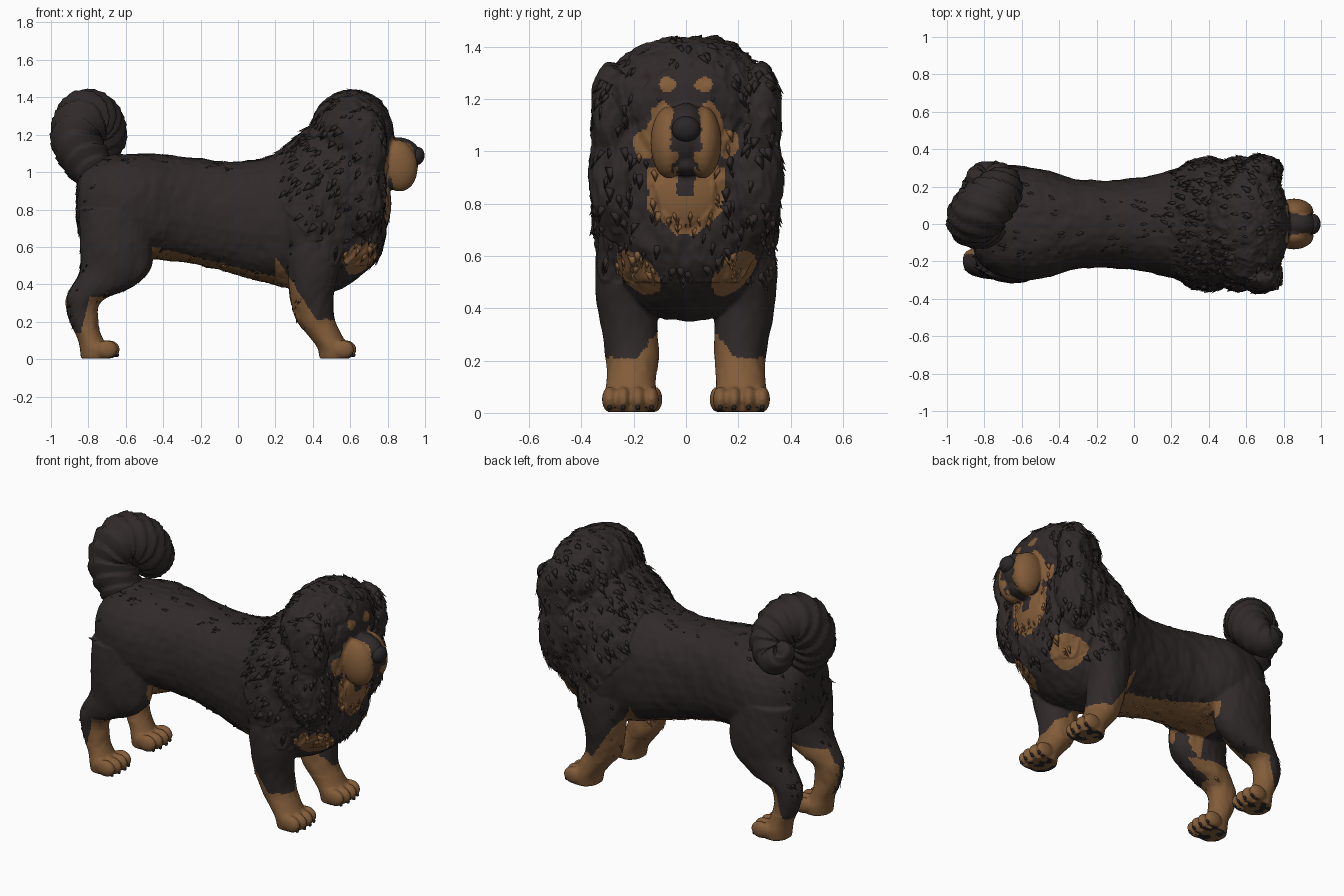
import bpy, bmesh, math, random
from mathutils import Vector, Matrix, noise

if "Cube" in bpy.data.objects:
    bpy.data.objects.remove(bpy.data.objects["Cube"])

random.seed(4)


def material(name, rgb):
    m = bpy.data.materials.new(name)
    m.diffuse_color = (*rgb, 1)
    m.use_nodes = True
    m.node_tree.nodes["Principled BSDF"].inputs["Base Color"].default_value = m.diffuse_color
    return m


MATS = [material("dark_coat", (0.030, 0.0225, 0.0225)),
        material("tan_coat", (0.225, 0.108, 0.041)),
        material("black_skin", (0.024, 0.020, 0.021))]
COAT, TAN, BLACK = 0, 1, 2


def add_object(name, bm, mat=None):
    me = bpy.data.meshes.new(name)
    bmesh.ops.recalc_face_normals(bm, faces=bm.faces[:])
    bm.to_mesh(me)
    bm.free()
    for m in (MATS if mat is None else [MATS[mat]]):
        me.materials.append(m)
    me.shade_smooth()
    ob = bpy.data.objects.new(name, me)
    bpy.context.collection.objects.link(ob)
    return ob


def ellipsoid(bm, c, r, tilt=0, seg=24):
    m = Matrix.Translation(c) @ Matrix.Rotation(tilt, 4, 'Y') @ Matrix.Diagonal((*r, 1))
    bmesh.ops.create_uvsphere(bm, u_segments=seg, v_segments=seg // 2, radius=1, matrix=m)


def spline(pts, steps):
    # Catmull-Rom through stations of any length
    pts = [Vector(p) for p in pts]
    out = []
    for i in range(len(pts) - 1):
        a, b, c, d = pts[max(i - 1, 0)], pts[i], pts[i + 1], pts[min(i + 2, len(pts) - 1)]
        for k in range(steps):
            t = k / steps
            out.append(0.5 * (2 * b + (c - a) * t + (2 * a - 5 * b + 4 * c - d) * t * t
                              + (3 * b - a - 3 * c + d) * t ** 3))
    return out + [pts[-1]]


def loft(bm, rings):
    rows = [[bm.verts.new(p) for p in ring] for ring in rings]
    n = len(rows[0])
    for a, b in zip(rows, rows[1:]):
        for i in range(n):
            bm.faces.new((a[i], a[(i + 1) % n], b[(i + 1) % n], b[i]))
    bm.faces.new(rows[0][::-1])
    bm.faces.new(rows[-1])


ANG = [i * math.tau / 32 for i in range(32)]


def rounded(t, e=0.88):
    c, s = math.cos(t), math.sin(t)
    return math.copysign(abs(c) ** e, c), math.copysign(abs(s) ** e, s)


bm = bmesh.new()

# Torso: x, bottom, top, half width
torso = [(-.865, .74, .90, .09), (-.83, .62, 1.02, .2), (-.7, .55, 1.085, .285), (-.5, .535, 1.1, .295),
         (-.27, .515, 1.08, .235), (0, .45, 1.055, .245), (.2, .395, 1.1, .29), (.35, .36, 1.22, .335),
         (.5, .355, 1.3, .335), (.65, .44, 1.3, .295), (.75, .54, 1.24, .25), (.785, .66, 1.1, .17)]
loft(bm, [[(x, w * rounded(t)[0], (lo + hi) / 2 + (hi - lo) / 2 * rounded(t)[1]) for t in ANG]
          for x, lo, hi, w in spline(torso, 4)])

# Head, mane and muzzle masses
ellipsoid(bm, (.61, 0, 1.2), (.225, .33, .237))
ellipsoid(bm, (.57, 0, .93), (.22, .365, .33))
ellipsoid(bm, (.70, 0, 1.1), (.135, .22, .25))
ellipsoid(bm, (.75, 0, .83), (.07, .15, .15))
ellipsoid(bm, (.885, 0, 1.115), (.095, .068, .065), .4)
ellipsoid(bm, (.86, 0, 1.05), (.105, .1, .11), -.1)
ellipsoid(bm, (.85, 0, .95), (.085, .06, .045))
for s in (-1, 1):
    ellipsoid(bm, (.68, s * .285, 1.14), (.115, .08, .2))
    ellipsoid(bm, (.665, s * .26, .9), (.125, .11, .25))
    ellipsoid(bm, (.39, s * .25, .76), (.16, .105, .27))
    ellipsoid(bm, (.755, s * .08, 1.24), (.075, .07, .05))
    ellipsoid(bm, (.855, s * .064, 1.035), (.105, .072, .14), -.15)

# Legs: x, y, z, radius along x, radius along y
fore = [(.44, .22, .75, .17, .11), (.41, .235, .55, .15, .115), (.395, .225, .4, .125, .115),
        (.40, .21, .28, .11, .105), (.42, .205, .2, .103, .098), (.47, .21, .12, .09, .095),
        (.51, .212, .06, .085, .1), (.515, .212, .0, .08, .09)]
hind = [(-.66, .18, .8, .19, .12), (-.65, .2, .62, .195, .115), (-.655, .2, .48, .19, .108),
        (-.735, .2, .38, .16, .095), (-.825, .2, .31, .095, .08), (-.825, .2, .2, .075, .072),
        (-.79, .2, .11, .068, .078), (-.765, .2, .055, .08, .092), (-.765, .2, .0, .075, .085)]
TOES = [(x, s * (y + d), .052) for x, y in ((.575, .212), (-.69, .2))
        for s in (-1, 1) for d in (-.08, -.028, .028, .08)]
for s in (-1, 1):
    for leg in (fore, hind):
        loft(bm, [[(x + rx * math.cos(t), s * y + ry * math.sin(t), z) for t in ANG]
                  for x, y, z, rx, ry in spline(leg, 4)])
for x, y, z in TOES:
    back = .012 if abs(abs(y) - .206) > .06 else 0
    ellipsoid(bm, (x - back, y, z), (.06, .03, .05), seg=16)

# Fuse the masses into one skin
raw = add_object("coat_mass", bm)
rm = raw.modifiers.new("fuse", 'REMESH')
rm.mode, rm.voxel_size = 'VOXEL', .0085
sm = raw.modifiers.new("soften", 'SMOOTH')
sm.factor, sm.iterations = .5, 5
skin = bpy.data.meshes.new_from_object(raw.evaluated_get(bpy.context.evaluated_depsgraph_get()))
bpy.data.objects.remove(raw)
bm = bmesh.new()
bm.from_mesh(skin)
bm.normal_update()


def in_mane(p):
    return .2 < p.x < .8 and p.z > .5 + max(0, .5 - p.x) * 1.2


# Fur waves, ridged locks on the mane
moves = []
for v in bm.verts:
    p = v.co
    q = Vector((p.x * 11 - p.z * 5, p.y * 13, p.z * 5 + p.x * 5))
    if p.z < .16 or p.x > .8:
        h = .001 * noise.noise(q)
    elif in_mane(p):
        h = .022 * (.3 - abs(noise.noise(q))) + .010 * (.3 - abs(noise.noise(q * 2.4)))
    else:
        h = .006 * noise.noise(q) + .003 * noise.noise(q * 2.3)
    moves.append(v.normal * h)
for v, d in zip(bm.verts, moves):
    v.co += d
    v.co.z = max(v.co.z, .004)


def oval(u, v, ru, rv):
    return (u / ru) ** 2 + (v / rv) ** 2 < 1


def marking(c, n):
    j = .008 * noise.noise(c * 40)
    x, a, z = c.x, abs(c.y) + j, c.z + j
    if z < .03 and n.z < -.8:
        return BLACK if noise.noise(c * 22) > 0 else TAN       # paw pads
    if x > .2 and a > .095 and z < .21 + max(0, .42 - x) * 1.55 + max(0, .19 - a) * 1.2:
        return TAN                                             # fore legs
    if x < -.5 and z < (.42 if a < .16 else .335):
        hock = x < -.8 + (z - .3) * .25 and z > .14 and a > .18
        return COAT if hock else TAN                           # hind legs
    if (-.46 if a > .12 else -.6) < x < .3 and z < min(.6, .49 - .25 * x):
        return TAN                                             # belly
    u, w = (a - .182 + z - .535) * .707, (a - .182 - z + .535) * .707
    if x > .45 and n.x > 0 and oval(u, w, .105, .058):
        return TAN                                             # chest spots
    if x > .7 and n.x > -.3:
        if oval(a - .068, z - 1.255, .032, .027) or oval(a - .155, z - 1.03, .047, .055):
            return TAN                                         # brows and cheeks
        if x > .795 and oval(a - .088, z - 1.04, .062, .15):
            lips = z < .985 and a < .055 - max(0, z - .94) * .8
            bridge = z > 1.0 and a < .058 - max(0, z - 1.1) * .25
            return COAT if lips or bridge else TAN             # muzzle sides
        if .68 < z <= .94 and a < .148 - max(0, .78 - z) * 1.1:
            return COAT if a < .032 and z > .83 else TAN       # beard
    return COAT


for f in bm.faces:
    f.material_index = marking(f.calc_center_median(), f.normal)
    f.smooth = True

# Fur tufts lying flat, back and down over the coat
tufts = bmesh.new()
spots = [(f.calc_center_median(), f.normal.copy(), f.material_index) for f in bm.faces]
for c, n, mat in random.sample(spots, 9000):
    mane = in_mane(c) and c.x < .79
    fringe = c.z > .16 and (n.x < -.5 or n.z < -.6 or (n.z > .75 and c.z < 1.15)) and c.x < .4
    beard = mat == TAN and .72 < c.x < .83 and .66 < c.z < .76 and n.x > .3
    if mat == BLACK or not ((mane and random.random() < .17) or (fringe and random.random() < .12) or beard):
        continue
    flow = Vector((-.7, 0, -.75)) if c.x < .7 else Vector((-.3, 0, -1))
    flow = flow - n * flow.dot(n)
    side = n.cross(flow)
    if flow.length < .25:
        continue
    size = random.uniform(.6, 1.2) * (1 if mane else .7)
    side.normalize()
    flow = (flow.normalized() + side * random.uniform(-.3, .3)).normalized()
    base = c - n * .006 - flow * .012
    ring = [tufts.verts.new(base + side * .022 * size), tufts.verts.new(base - side * .022 * size),
            tufts.verts.new(base + n * .009 * size)]
    tip = tufts.verts.new(c + (flow * .042 + n * .009) * size)
    tufts.faces.new(ring).material_index = mat
    for i in range(3):
        tufts.faces.new((ring[i], ring[(i + 1) % 3], tip)).material_index = mat
add_object("fur_tufts", tufts)
add_object("body_coat", bm)

# Curled tail with swept locks: x, y, z, radius
tail = [(-.72, 0, .95, .10), (-.81, 0, 1.06, .125), (-.865, .02, 1.18, .135), (-.82, .075, 1.285, .15),
        (-.75, .14, 1.27, .135), (-.715, .2, 1.18, .115), (-.775, .245, 1.11, .095), (-.84, .25, 1.17, .06),
        (-.81, .26, 1.22, .02)]
path = spline(tail, 14)
rings = []
for i, p in enumerate(path):
    ahead, behind = path[min(i + 1, len(path) - 1)], path[max(i - 1, 0)]
    t = Vector((ahead - behind)[:3]).normalized()
    v = (Vector((0, 1, 0)) - t * t.y).normalized()
    u = t.cross(v)
    rings.append([Vector(p[:3]) + (u * math.cos(k) + v * math.sin(k)) * p[3]
                  * (.93 + .15 * ((i / 7 + .9 * math.sin(k)) % 1)) for k in ANG])
bm = bmesh.new()
loft(bm, rings)
add_object("tail", bm, COAT)

# Nose, eyes and claws
bm = bmesh.new()
ellipsoid(bm, (.955, 0, 1.085), (.042, .055, .05), .3)
add_object("nose", bm, BLACK)
bm = bmesh.new()
for s in (-1, 1):
    ellipsoid(bm, (.808, s * .1, 1.2), (.018, .016, .012), seg=12)
add_object("eyes", bm, BLACK)
bm = bmesh.new()
for x, y, z in TOES:
    back = .012 if abs(abs(y) - .206) > .06 else 0
    ellipsoid(bm, (x + .042 - back, y, .022), (.012, .009, .012), .5, seg=8)
add_object("claws", bm, BLACK)
